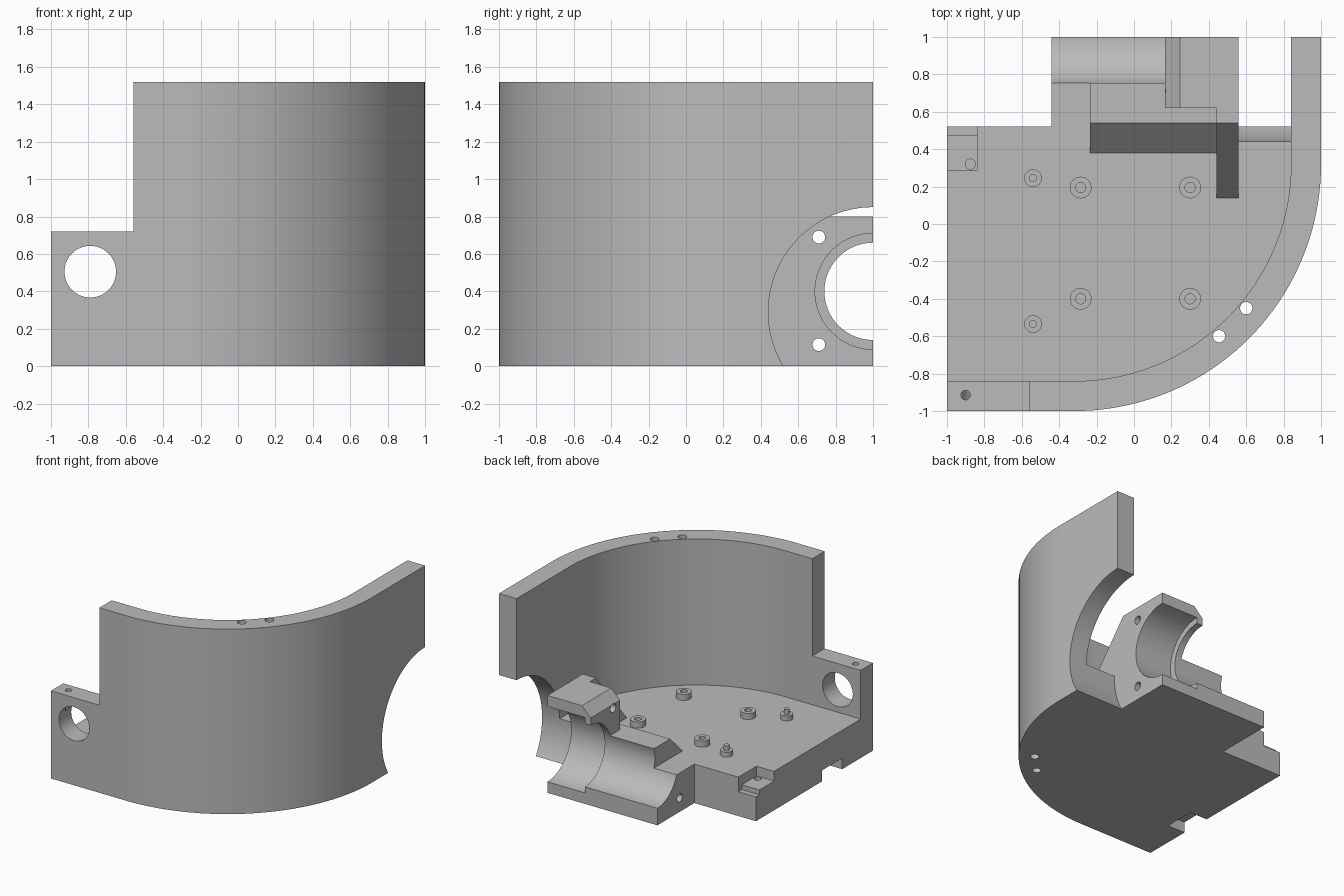
import bpy, bmesh, math
from mathutils import Matrix

if "Cube" in bpy.data.objects:
    bpy.data.objects.remove(bpy.data.objects["Cube"], do_unlink=True)

grey = bpy.data.materials.new("plain_grey")
grey.use_nodes = True
GREY = (0.5, 0.5, 0.5, 1)
grey.diffuse_color = GREY
grey.node_tree.nodes["Principled BSDF"].inputs["Base Color"].default_value = GREY


def make(name, bm):
    bmesh.ops.recalc_face_normals(bm, faces=bm.faces)
    mesh = bpy.data.meshes.new(name)
    bm.to_mesh(mesh)
    bm.free()
    mesh.materials.append(grey)
    obj = bpy.data.objects.new(name, mesh)
    bpy.context.collection.objects.link(obj)
    return obj


def prism(name, points, start, end, axis="z"):
    """Extrude an (x, y) outline along z, or a (y, z) outline along x, or (x, z) along y."""
    place = {"z": lambda a, b, t: (a, b, t),
             "x": lambda a, b, t: (t, a, b),
             "y": lambda a, b, t: (a, t, b)}[axis]
    bm = bmesh.new()
    low = [bm.verts.new(place(a, b, start)) for a, b in points]
    high = [bm.verts.new(place(a, b, end)) for a, b in points]
    bm.faces.new(low)
    bm.faces.new(high)
    for i in range(len(points)):
        j = (i + 1) % len(points)
        bm.faces.new((low[i], low[j], high[j], high[i]))
    return make(name, bm)


def box(name, x0, x1, y0, y1, z0, z1):
    return prism(name, [(x0, y0), (x1, y0), (x1, y1), (x0, y1)], z0, z1)


def circle(a, b, r, n):
    return [(a + r * math.cos(math.tau * i / n), b + r * math.sin(math.tau * i / n))
            for i in range(n)]


def rod(name, a, b, r, start, end, axis="z", n=32):
    return prism(name, circle(a, b, r, n), start, end, axis)


def combine(target, other, operation):
    mod = target.modifiers.new(operation, "BOOLEAN")
    mod.object, mod.operation, mod.solver = other, operation, "EXACT"
    bpy.context.view_layer.update()
    result = target.evaluated_get(bpy.context.evaluated_depsgraph_get())
    mesh = bpy.data.meshes.new_from_object(result)
    target.modifiers.clear()
    target.data = mesh
    bpy.data.objects.remove(other, do_unlink=True)


def smooth(obj):
    bpy.ops.object.select_all(action="DESELECT")
    obj.select_set(True)
    bpy.context.view_layer.objects.active = obj
    bpy.ops.object.shade_smooth_by_angle(angle=math.radians(30))


# Rounded corner shared by floor and wall
MID = 0.32
FLOOR = 0.32


def corner(r, steps=40):
    return [(-MID + r * math.sin(math.pi / 2 * i / steps),
             MID - r * math.cos(math.pi / 2 * i / steps)) for i in range(steps + 1)]


# Floor slab, with the foot of the bearing block
housing = prism("housing", [(-1, -1)] + corner(1.32)
                + [(1, 1), (-0.44, 1), (-0.44, 0.52), (-1, 0.52)], 0, FLOOR)

# Tall curved wall and low end tab
wall = prism("wall", [(-0.56, -1)] + corner(1.32) + [(1, 1), (0.84, 1)]
             + corner(1.16)[::-1] + [(-0.56, -0.84)], 0, 1.52)
tab = box("tab", -1, -0.56, -1, -0.84, 0, 0.72)
combine(housing, wall, "UNION")
combine(housing, tab, "UNION")

# Large round opening in the side wall
combine(housing, rod("opening", 1, 0.29, 0.56, 0.56, 1.2, "x", 128), "DIFFERENCE")

# Bearing block: low ramp, upper clamp with chamfered edge, sloped flange
ramp = prism("ramp", [(0.38, FLOOR), (0.54, 0.48), (1, 0.48), (1, 0.1), (0.38, 0.1)],
             -0.235, 0.56, "x")
clamp = prism("clamp", [(0.165, 0.1), (0.56, 0.1), (0.56, 0.8), (0.245, 0.8), (0.165, 0.72)],
              0.62, 1, "y")
flange = prism("flange", [(0.14, FLOOR), (0.54, 0.8), (1, 0.8), (1, 0.1), (0.14, 0.1)],
               0.44, 0.56, "x")
for part in (ramp, clamp, flange):
    combine(housing, part, "UNION")

# Stepped bore and long bolt holes through the block
cutters = [rod("bore", 1, 0.4, 0.26, -0.6, 0.7, "x", 96),
           rod("bearing_seat", 1, 0.4, 0.31, 0.22, 0.7, "x", 96)]
cutters += [rod("bolt_hole", 0.71, z, 0.034, -0.6, 0.7, "x") for z in (0.115, 0.69)]

# Tab opening, its pin hole, and the two holes down the wall
cutters += [rod("tab_opening", -0.79, 0.505, 0.138, -1.1, -0.8, "y", 64),
            rod("tab_pin_hole", -0.9, -0.915, 0.025, 0.55, 0.8)]
cutters += [rod("wall_hole", x, y, 0.033, -0.1, 1.6) for x, y in ((0.6, -0.45), (0.455, -0.6))]

# Lap joint pockets on the open side, one from above and one from below
cutters += [box("top_pocket", -1.1, -0.84, 0.285, 0.6, 0.24, 0.4),
            box("pocket_step", -1.1, -0.84, 0.475, 0.6, 0.2, 0.4),
            rod("pocket_hole", -0.875, 0.32, 0.027, 0.1, 0.3),
            box("bottom_pocket", -1.1, -0.84, -0.6, -0.34, -0.1, 0.09),
            rod("bottom_pocket_hole", -0.875, -0.54, 0.027, 0, 0.2)]
for cutter in cutters:
    combine(housing, cutter, "DIFFERENCE")
smooth(housing)

# Hollow standoffs on the floor
for x in (-0.285, 0.3):
    for y in (-0.4, 0.195):
        post = rod("standoff", x, y, 0.058, FLOOR - 0.02, FLOOR + 0.05)
        combine(post, rod("screw_hole", x, y, 0.027, FLOOR + 0.005, 1), "DIFFERENCE")
        smooth(post)

# Stepped locating pins
for y in (-0.535, 0.245):
    pin = rod("locating_pin", -0.54, y, 0.047, FLOOR - 0.02, FLOOR + 0.04)
    combine(pin, rod("pin_tip", -0.54, y, 0.021, FLOOR, FLOOR + 0.08), "UNION")
    smooth(pin)
